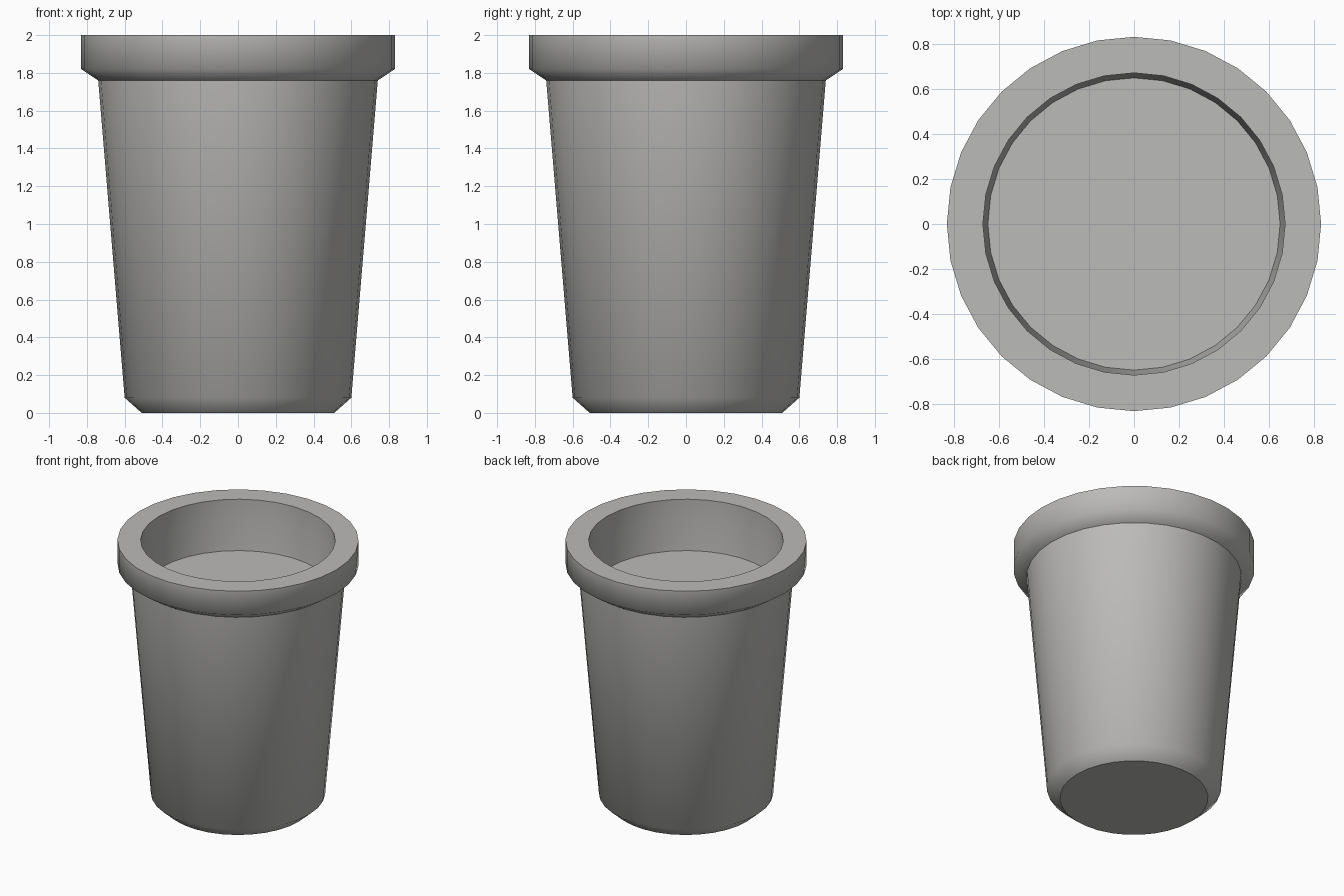
import bpy, bmesh, math

if "Cube" in bpy.data.objects:
    bpy.data.objects.remove(bpy.data.objects["Cube"])

SIDES = 32

clay = bpy.data.materials.new("warm grey")
clay.diffuse_color = (0.50, 0.495, 0.485, 1)
clay.use_nodes = True
clay.node_tree.nodes["Principled BSDF"].inputs["Base Color"].default_value = clay.diffuse_color


def lathe(name, profile, sharp, cap_first=False, cap_last=False):
    """Revolve (radius, z) points about z; rings listed in sharp get hard edges."""
    bm = bmesh.new()
    rings = [[bm.verts.new((r * math.cos(2 * math.pi * i / SIDES),
                            r * math.sin(2 * math.pi * i / SIDES), z))
              for i in range(SIDES)] for r, z in profile]
    for a, b in zip(rings, rings[1:]):
        for i in range(SIDES):
            j = (i + 1) % SIDES
            bm.faces.new((a[i], a[j], b[j], b[i]))
    if cap_first:
        bm.faces.new(rings[0][::-1])
    if cap_last:
        bm.faces.new(rings[-1])
    for f in bm.faces:
        f.smooth = True
    for k in sharp:
        for i in range(SIDES):
            e = bm.edges.get((rings[k][i], rings[k][(i + 1) % SIDES]))
            e.smooth = False
    mesh = bpy.data.meshes.new(name)
    bm.to_mesh(mesh)
    bm.free()
    mesh.materials.append(clay)
    obj = bpy.data.objects.new(name, mesh)
    bpy.context.collection.objects.link(obj)
    return obj


# Pot: base, chamfer, tapered wall, collar, inner wall and fill surface
lathe("plant_pot", [
    (0.51, 0.0), (0.60, 0.08), (0.74, 1.76), (0.83, 1.82),
    (0.83, 2.0), (0.67, 2.0), (0.67, 1.85), (0.648, 1.62),
], sharp=(0, 2, 4, 5, 7), cap_first=True, cap_last=True)
